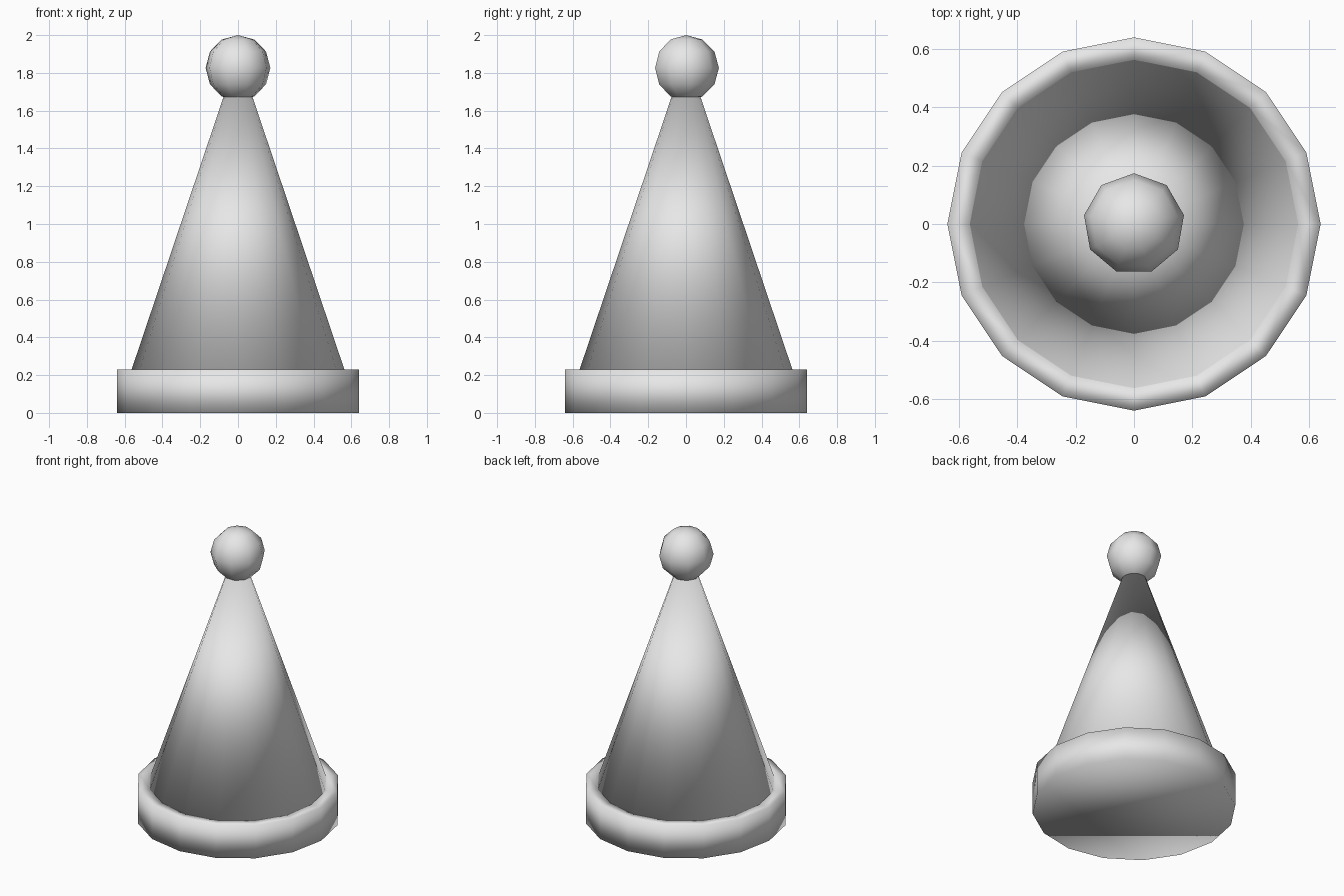
import bpy, math

if "Cube" in bpy.data.objects:
    bpy.data.objects.remove(bpy.data.objects["Cube"])

grey = bpy.data.materials.new("plain grey")
grey.diffuse_color = (0.8, 0.8, 0.8, 1)
grey.use_nodes = True
grey.node_tree.nodes["Principled BSDF"].inputs["Base Color"].default_value = grey.diffuse_color


def lathe(name, profile, sides, start=0.0):
    """Spin (radius, height) points around z; zero radius makes a pole."""
    verts, rings, faces = [], [], []
    for r, z in profile:
        n = 1 if r == 0 else sides
        rings.append(range(len(verts), len(verts) + n))
        for i in range(n):
            a = start + 2 * math.pi * i / sides
            verts.append((r * math.cos(a), r * math.sin(a), z))
    for lo, hi in zip(rings, rings[1:]):
        for i in range(sides):
            j = (i + 1) % sides
            if len(lo) == 1:
                faces.append((lo[0], hi[j], hi[i]))
            elif len(hi) == 1:
                faces.append((lo[i], lo[j], hi[0]))
            else:
                faces.append((lo[i], lo[j], hi[j], hi[i]))
    if len(rings[0]) > 1:  # flat underside
        faces.append(tuple(reversed(rings[0])))
    mesh = bpy.data.meshes.new(name)
    mesh.from_pydata(verts, [], faces)
    mesh.materials.append(grey)
    mesh.shade_smooth()
    obj = bpy.data.objects.new(name, mesh)
    bpy.context.collection.objects.link(obj)
    return obj


# Wide band with a flat underside and a short inner lip hidden by the cone
lathe("brim", [(0.64, 0), (0.64, 0.23), (0.563, 0.23), (0.563, 0.15)], 16)

# Tall cone, its tip buried in the ball
lathe("hat_cone", [(0.58, 0.18), (0.0, 1.90)], 16)

# Nine-sided ball on the tip, six bands from pole to pole
R = 0.174
ball = [(0 if k in (0, 6) else R * math.sin(k * math.pi / 6),
         2 - R - R * math.cos(k * math.pi / 6)) for k in range(7)]
lathe("pompom", ball, 9, math.pi / 2)
